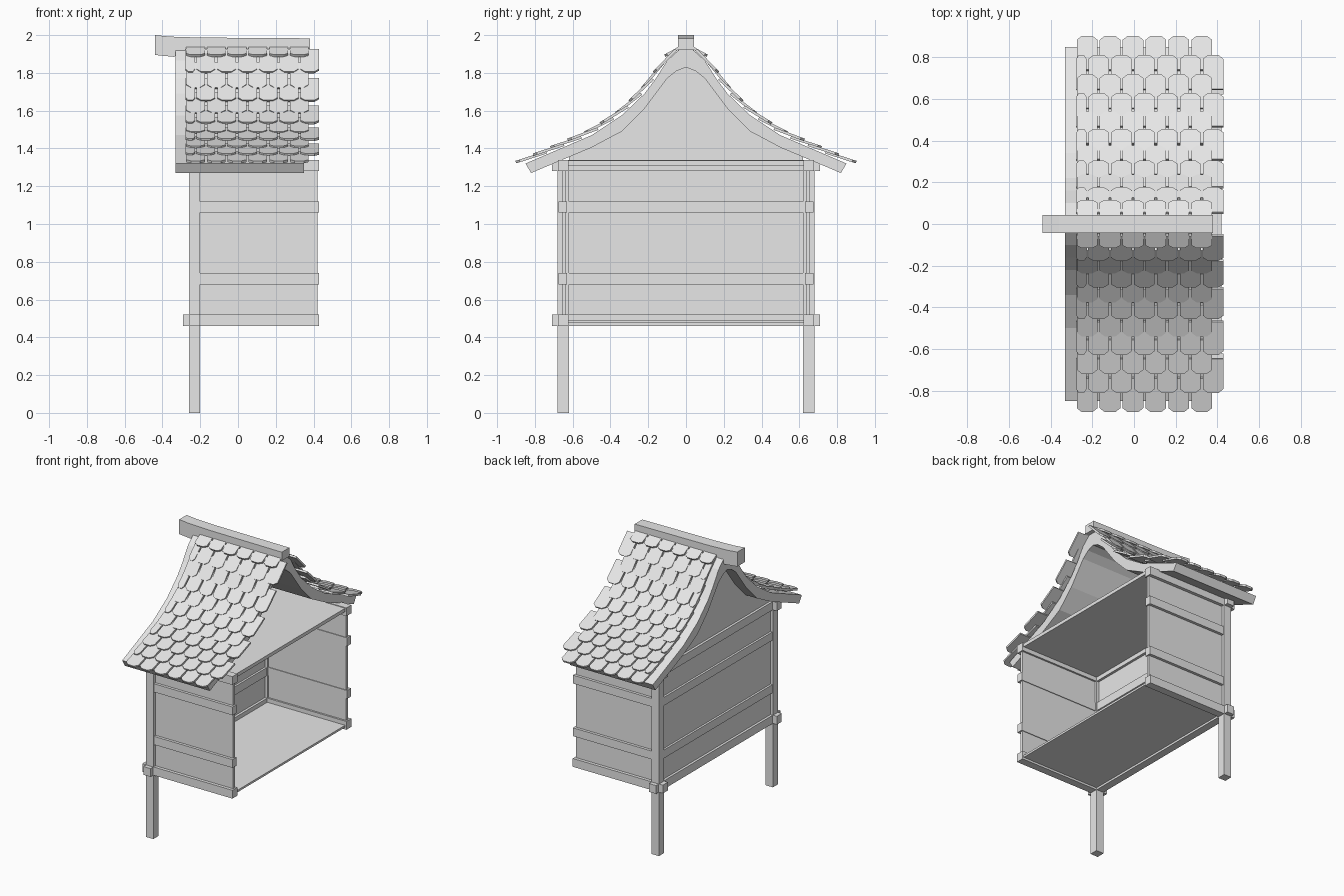
import bpy, bmesh
from mathutils import Vector

cube = bpy.data.objects.get("Cube")
if cube:
    bpy.data.objects.remove(cube, do_unlink=True)

GREY = (0.8, 0.8, 0.8, 1.0)
grey = bpy.data.materials.new("plain grey")
grey.use_nodes = True
grey.diffuse_color = GREY
grey.node_tree.nodes["Principled BSDF"].inputs["Base Color"].default_value = GREY


def finish(name, bm):
    bmesh.ops.recalc_face_normals(bm, faces=bm.faces)
    mesh = bpy.data.meshes.new(name)
    bm.to_mesh(mesh)
    bm.free()
    mesh.materials.append(grey)
    obj = bpy.data.objects.new(name, mesh)
    bpy.context.collection.objects.link(obj)
    return obj


def add_prism(bm, outline, shift):
    """Close a solid between an outline and its shifted copy."""
    a = [bm.verts.new(p) for p in outline]
    b = [bm.verts.new(Vector(p) + Vector(shift)) for p in outline]
    bm.faces.new(a)
    bm.faces.new(b[::-1])
    for i in range(len(a)):
        j = (i + 1) % len(a)
        bm.faces.new((a[i], b[i], b[j], a[j]))


def box(name, x0, x1, y0, y1, z0, z1):
    bm = bmesh.new()
    add_prism(bm, [(x0, y0, z0), (x1, y0, z0), (x1, y1, z0), (x0, y1, z0)], (0, 0, z1 - z0))
    return finish(name, bm)


def side_box(name, x0, x1, y0, y1, z0, z1):
    """Matching boxes on the front and back sides."""
    box("back_" + name, x0, x1, y0, y1, z0, z1)
    box("front_" + name, x0, x1, -y1, -y0, z0, z1)


def mirrored(points):
    """Half profile from the ridge outwards -> full profile."""
    return [(-y, z) for y, z in reversed(points) if y > 0] + points


# Posts, wall panels, floor and ceiling
side_box("post", -0.26, -0.20, 0.62, 0.68, 0, 1.34)
side_box("wall", -0.23, 0.42, 0.635, 0.655, 0.47, 1.33)
box("end_wall", -0.24, -0.22, -0.64, 0.64, 0.47, 1.33)
box("floor", -0.23, 0.42, -0.64, 0.64, 0.475, 0.49)
box("ceiling", -0.23, 0.42, -0.64, 0.64, 1.31, 1.335)

# Crossed rails at the bottom and top
for level, z in (("bottom", 0.46), ("top", 1.28)):
    side_box(level + "_rail", -0.29, 0.43, 0.622, 0.678, z, z + 0.06)
    box(level + "_end_rail", -0.258, -0.202, -0.71, 0.71, z, z + 0.06)

# Middle rails
for level, z in (("lower", 0.68), ("upper", 1.06)):
    side_box(level + "_rail", -0.22, 0.43, 0.63, 0.675, z, z + 0.06)
    box(level + "_end_rail", -0.255, -0.205, -0.63, 0.63, z, z + 0.06)

# Curved roof deck
TOP = [(0, 1.94), (0.04, 1.92), (0.1, 1.865), (0.16, 1.77), (0.22, 1.69),
       (0.34, 1.575), (0.5, 1.47), (0.85, 1.32)]
UNDER = [(0, 1.83), (0.05, 1.81), (0.1, 1.77), (0.22, 1.61), (0.34, 1.49),
         (0.5, 1.405), (0.82, 1.27)]
bm = bmesh.new()
outline = mirrored(TOP) + mirrored(UNDER)[::-1]
add_prism(bm, [(-0.33, y, z) for y, z in outline], (0.68, 0, 0))
finish("roof_deck", bm)

# Gable wall below the deck
gable = mirrored(UNDER[:-1] + [(0.62, 1.355), (0.62, 1.33)])
bm = bmesh.new()
add_prism(bm, [(-0.24, y, z) for y, z in gable], (0.02, 0, 0))
finish("gable_wall", bm)

# Shingles laid in staggered rows along the deck curve
PATH = [Vector((0, y, z)) for y, z in TOP[:-1] + [(0.89, 1.303)]]
LENGTH = sum((b - a).length for a, b in zip(PATH, PATH[1:]))


def along(s):
    """Point on the deck curve at distance s from the ridge."""
    s = max(s, 0)
    for a, b in zip(PATH, PATH[1:]):
        step = (b - a).length
        if s <= step:
            return a.lerp(b, s / step)
        s -= step
    return PATH[-1]


PITCH, TILE, THICK = 0.11, 0.17, 0.014


def add_tile(bm, x, width, s, side):
    upper, lower = along(s - TILE), along(s)
    down = (lower - upper).normalized()
    out = Vector((0, -down.z, down.y))
    upper, lower = upper + out * 0.004, lower + out * 0.02
    w = width / 2
    shape = [(-w, 0), (w, 0), (w, 0.88), (w * 0.5, 1), (-w * 0.5, 1), (-w, 0.88)]
    pts = []
    for u, v in shape:
        p = upper.lerp(lower, v)
        pts.append((x + u, side * p.y, p.z))
    add_prism(bm, pts, (0, side * out.y * THICK, out.z * THICK))


for name, side in (("back", 1), ("front", -1)):
    bm = bmesh.new()
    for row in range(11):
        s = LENGTH - row * 0.1
        start = -0.28
        if row % 2:
            add_tile(bm, start + PITCH / 4, PITCH / 2 - 0.006, s, side)
            start += PITCH / 2
        for i in range(6):
            add_tile(bm, start + PITCH * (i + 0.5), PITCH - 0.011, s, side)
    finish(name + "_shingles", bm)

# Ridge beam with its upturned end
ridge = [(-0.44, 1.895), (-0.34, 1.885), (-0.28, 1.92), (0.38, 1.92),
         (0.38, 1.983), (-0.2, 1.987), (-0.36, 1.992), (-0.44, 2.0)]
bm = bmesh.new()
add_prism(bm, [(x, -0.043, z) for x, z in ridge], (0, 0.086, 0))
finish("ridge_beam", bm)
